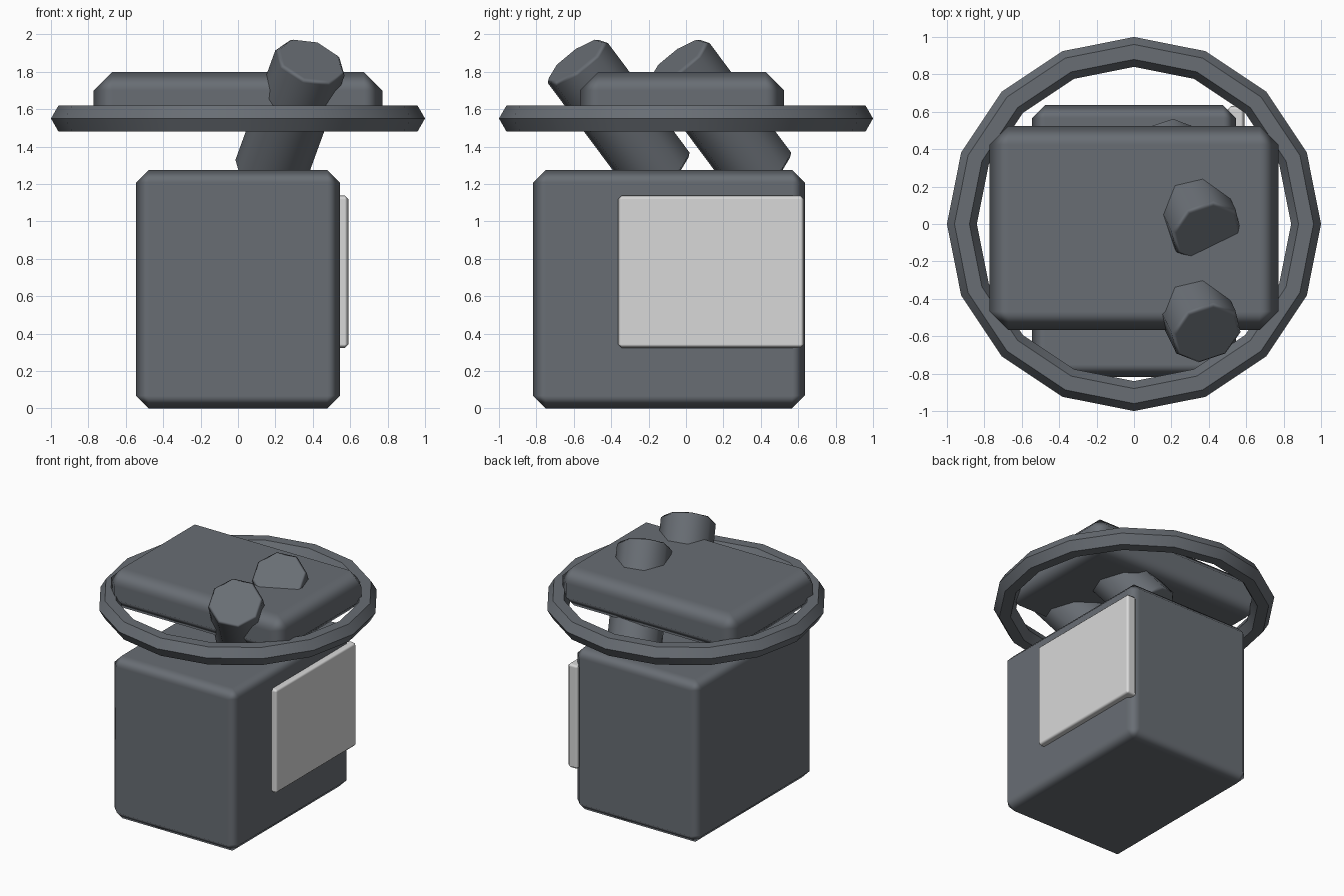
import bpy
from math import radians

if "Cube" in bpy.data.objects:
    bpy.data.objects.remove(bpy.data.objects["Cube"])


def material(name, rgb):
    m = bpy.data.materials.new(name)
    m.diffuse_color = (*rgb, 1)
    m.use_nodes = True
    m.node_tree.nodes["Principled BSDF"].inputs["Base Color"].default_value = m.diffuse_color
    return m


slate = material("slate grey", (0.14, 0.155, 0.175))
white = material("off white", (0.69, 0.69, 0.69))


def finish(obj, name, mat, bevel, angle=30):
    """Name, colour, chamfer with hardened normals."""
    obj.name = name
    obj.data.materials.append(mat)
    bpy.ops.object.shade_smooth()
    b = obj.modifiers.new("chamfer", 'BEVEL')
    b.width = bevel
    b.segments = 1
    b.limit_method = 'ANGLE'
    b.angle_limit = radians(angle)
    b.harden_normals = True


def block(name, lo, hi, bevel, mat):
    centre = [(a + b) / 2 for a, b in zip(lo, hi)]
    bpy.ops.mesh.primitive_cube_add(size=1, location=centre)
    obj = bpy.context.object
    obj.scale = [b - a for a, b in zip(lo, hi)]
    bpy.ops.object.transform_apply(location=False, rotation=False, scale=True)
    finish(obj, name, mat, bevel)


# Main body, side panel and top slab
block("body", (-0.545, -0.818, 0), (0.545, 0.635, 1.275), 0.068, slate)
block("side_panel", (0.50, -0.364, 0.323), (0.59, 0.632, 1.138), 0.02, white)
block("top_slab", (-0.772, -0.568, 1.49), (0.772, 0.524, 1.80), 0.1, slate)

# Ring around the slab
bpy.ops.mesh.primitive_torus_add(major_segments=16, minor_segments=6,
                                 major_radius=0.92, minor_radius=0.08,
                                 location=(0, 0, 1.55))
ring = bpy.context.object
ring.name = "ring"
ring.data.materials.append(slate)
bpy.ops.object.shade_smooth_by_angle(angle=radians(30))

# Two slanted eight-sided tubes passing through the slab
for i in range(2):
    bpy.ops.mesh.primitive_cylinder_add(
        vertices=8, radius=0.197, depth=0.8,
        location=(0.278, -0.36 + i * 0.543, 1.554),
        rotation=(radians(35), radians(20), 0))
    finish(bpy.context.object, f"tube_{i + 1}", slate, 0.02, 60)
